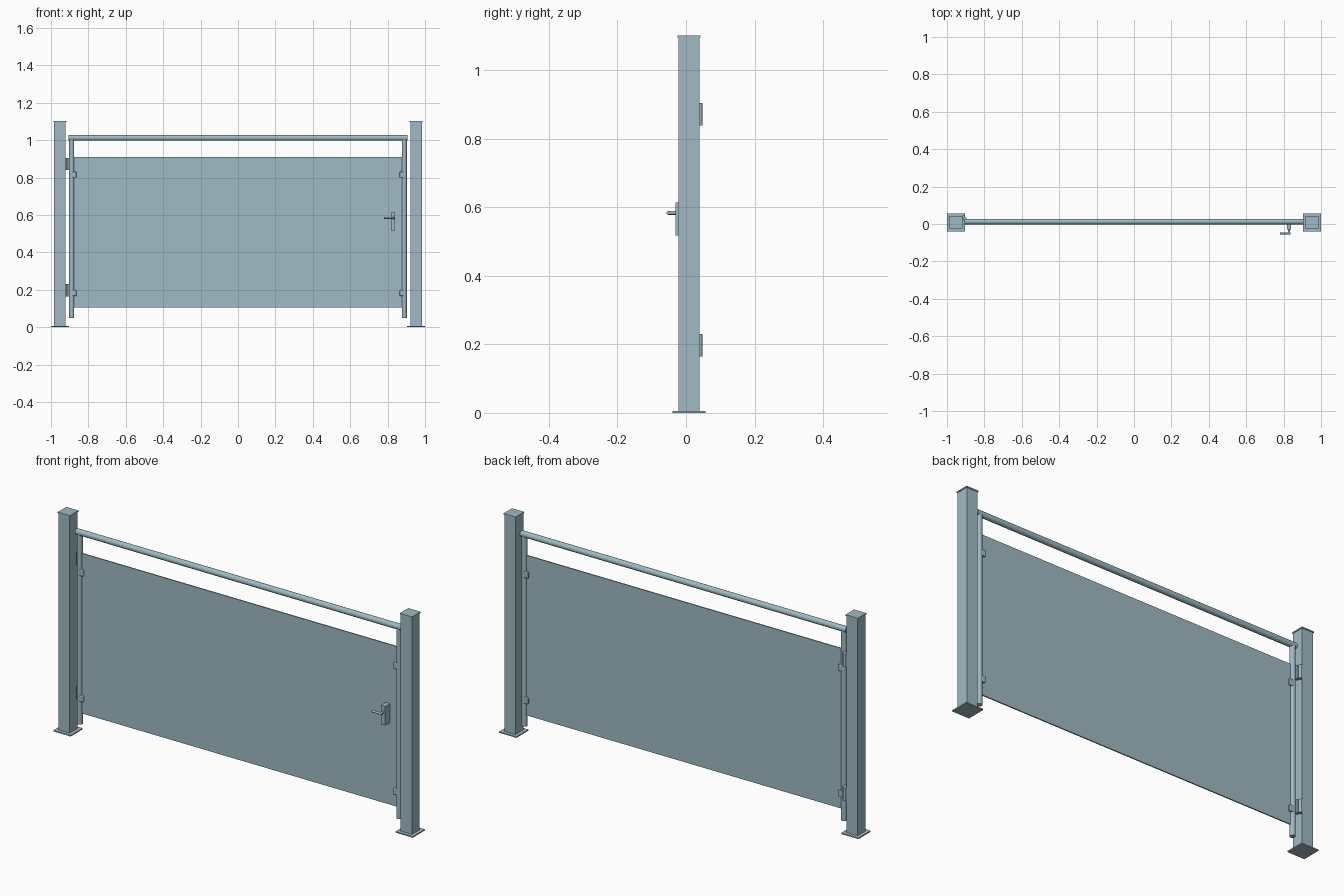
import bpy, math
from mathutils import Vector

if "Cube" in bpy.data.objects:
    bpy.data.objects.remove(bpy.data.objects["Cube"])

steel = bpy.data.materials.new("pale_blue_steel")
steel.diffuse_color = (0.35, 0.49, 0.55, 1)
steel.use_nodes = True
steel.node_tree.nodes["Principled BSDF"].inputs["Base Color"].default_value = steel.diffuse_color


def finish(ob, name):
    ob.name = name
    ob.data.materials.append(steel)
    return ob


def box(name, lo, hi, bevel=0):
    lo, hi = Vector(lo), Vector(hi)
    bpy.ops.mesh.primitive_cube_add(size=1, location=(lo + hi) / 2)
    ob = finish(bpy.context.object, name)
    ob.scale = hi - lo
    bpy.ops.object.transform_apply(location=False, rotation=False, scale=True)
    if bevel:
        m = ob.modifiers.new("bevel", "BEVEL")
        m.width, m.segments = bevel, 3
    return ob


def tube(name, a, b, r, sides=32):
    a, b = Vector(a), Vector(b)
    bpy.ops.mesh.primitive_cylinder_add(vertices=sides, radius=r, depth=(b - a).length,
                                        location=(a + b) / 2)
    ob = finish(bpy.context.object, name)
    ob.rotation_euler = (b - a).to_track_quat("Z", "Y").to_euler()
    bpy.ops.object.shade_smooth_by_angle(angle=math.radians(40))
    return ob


def square(name, x, y, half, z0, z1):
    return box(name, (x - half, y - half, z0), (x + half, y + half, z1))


YP, YG = 0.009, 0.013   # post and gate centre planes

for side, s in (("left", -1), ("right", 1)):
    # posts with foot plates and caps
    square(side + "_foot_plate", s * 0.952, YP, 0.048, 0, 0.006)
    square(side + "_post", s * 0.952, YP, 0.031, 0.006, 1.096)
    square(side + "_post_cap", s * 0.952, YP, 0.034, 1.096, 1.102)
    # upright of the gate frame
    tube(side + "_upright", (s * 0.889, YG, 0.05), (s * 0.889, YG, 1.005), 0.0135)
    # panel clamps
    for level, z in (("lower", 0.182), ("upper", 0.815)):
        x0, x1 = sorted((s * 0.863, s * 0.886))
        box(f"{side}_{level}_clamp", (x0, YG - 0.013, z - 0.016),
            (x1, YG + 0.013, z + 0.016), 0.004)

# top rail and infill panel
tube("top_rail", (-0.906, YG, 1.012), (0.906, YG, 1.012), 0.0148)
box("panel", (-0.876, YG - 0.003, 0.105), (0.876, YG + 0.003, 0.91))

# hinges on the left post
for level, z in (("lower", 0.198), ("upper", 0.872)):
    tube(level + "_hinge_pin", (-0.911, 0.040, z - 0.033), (-0.911, 0.040, z + 0.033), 0.008, 20)
    box(level + "_hinge_leaf", (-0.921, 0.034, z - 0.033), (-0.911, 0.040, z + 0.033))
    box(level + "_hinge_arm", (-0.911, 0.018, z - 0.033), (-0.896, 0.036, z + 0.033))

# lock case and lever handle
box("lock_case", (0.817, -0.030, 0.518), (0.840, YG - 0.003, 0.614))
tube("handle_neck", (0.829, -0.030, 0.584), (0.829, -0.052, 0.584), 0.0055, 20)
tube("handle_lever", (0.838, -0.0515, 0.584), (0.780, -0.0515, 0.584), 0.0055, 20)
